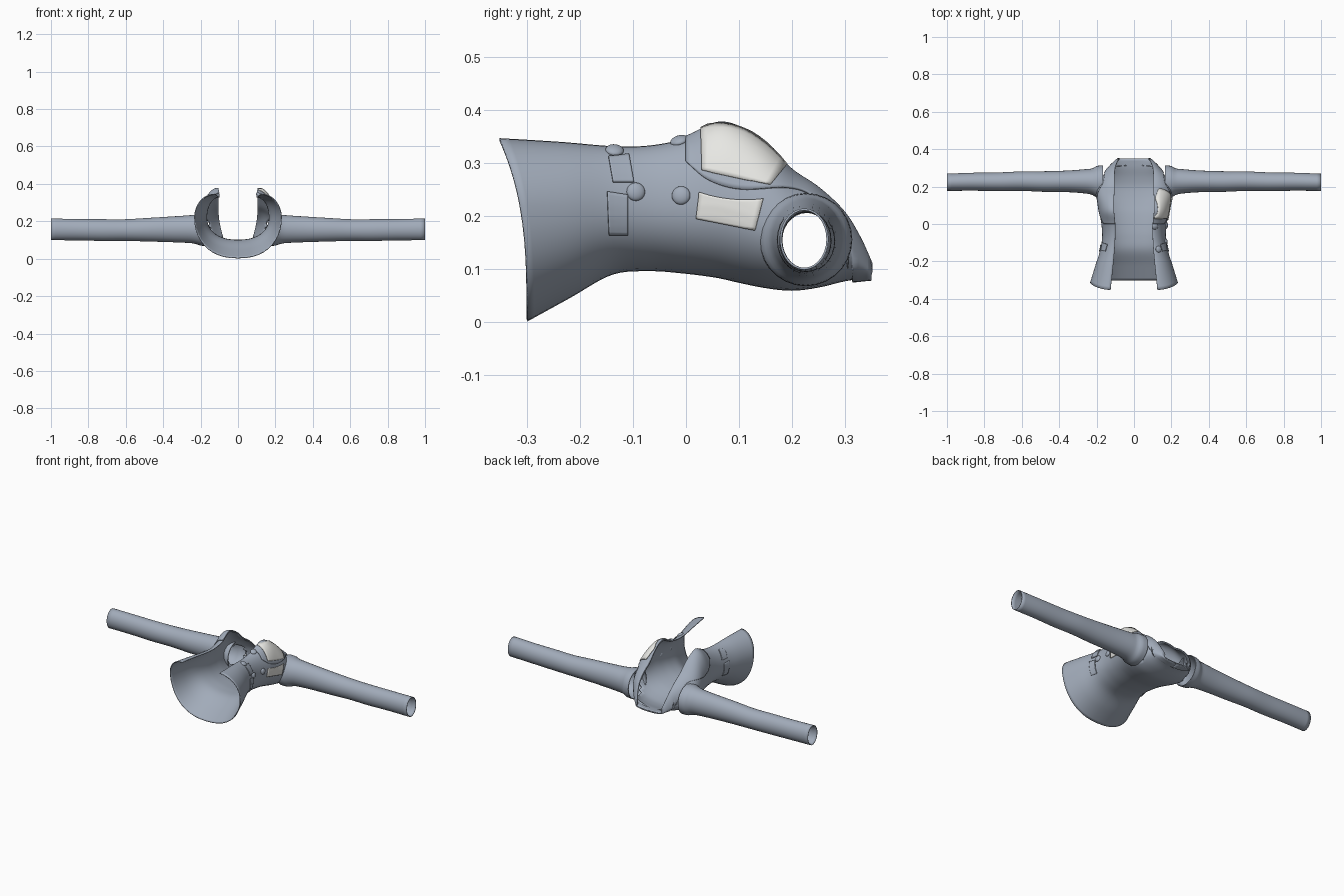
import bpy, bmesh, math
from mathutils import Vector
from mathutils.bvhtree import BVHTree

if "Cube" in bpy.data.objects:
    bpy.data.objects.remove(bpy.data.objects["Cube"])


def material(name, rgb):
    m = bpy.data.materials.new(name)
    m.diffuse_color = (*rgb, 1)
    m.use_nodes = True
    m.node_tree.nodes["Principled BSDF"].inputs["Base Color"].default_value = m.diffuse_color
    return m


cloth = material("blue grey cloth", (0.36, 0.41, 0.49))
white = material("off white patch", (0.80, 0.80, 0.77))


def make(name, verts, faces, mat, thickness=0):
    me = bpy.data.meshes.new(name)
    me.from_pydata(verts, [], faces)
    ob = bpy.data.objects.new(name, me)
    bpy.context.collection.objects.link(ob)
    me.materials.append(mat)
    bm = bmesh.new()
    bm.from_mesh(me)
    bmesh.ops.remove_doubles(bm, verts=bm.verts, dist=1e-5)
    bmesh.ops.recalc_face_normals(bm, faces=bm.faces)
    bm.to_mesh(me)
    bm.free()
    if thickness:
        s = ob.modifiers.new("thickness", 'SOLIDIFY')
        s.thickness = thickness
        s.offset = 0
    bpy.ops.object.select_all(action='DESELECT')
    ob.select_set(True)
    bpy.context.view_layer.objects.active = ob
    bpy.ops.object.shade_smooth_by_angle(angle=math.radians(40))
    return ob


def grid_faces(rows, cols, wrap=False):
    n = cols if wrap else cols - 1
    return [(i * cols + j, i * cols + (j + 1) % cols,
             (i + 1) * cols + (j + 1) % cols, (i + 1) * cols + j)
            for i in range(rows - 1) for j in range(n)]


def smooth(table, x):
    """Cubic interpolation through the rows of a table; column 0 is the key."""
    x = min(max(x, table[0][0]), table[-1][0])
    i = max(k for k in range(len(table) - 1) if table[k][0] <= x)

    def slope(k, c):
        a, b = table[max(k - 1, 0)], table[min(k + 1, len(table) - 1)]
        return (b[c] - a[c]) / (b[0] - a[0])
    p, q = table[i], table[i + 1]
    h = q[0] - p[0]
    t = (x - p[0]) / h
    return [(2*t**3 - 3*t**2 + 1) * p[c] + (t**3 - 2*t**2 + t) * h * slope(i, c)
            + (3*t**2 - 2*t**3) * q[c] + (t**3 - t**2) * h * slope(i + 1, c)
            for c in range(1, len(p))]


# Stations: y, bottom z, widest z, top z, half width, half opening
BODY = [(-0.30, 0.004, 0.22, 0.345, 0.232, 0.125),
        (-0.22, 0.048, 0.22, 0.338, 0.205, 0.113),
        (-0.14, 0.092, 0.22, 0.330, 0.178, 0.104),
        (-0.07, 0.099, 0.22, 0.331, 0.168, 0.100),
        (0.00, 0.094, 0.22, 0.345, 0.172, 0.100),
        (0.06, 0.086, 0.22, 0.371, 0.183, 0.106),
        (0.10, 0.077, 0.21, 0.363, 0.190, 0.108),
        (0.15, 0.067, 0.19, 0.330, 0.200, 0.106),
        (0.20, 0.062, 0.17, 0.282, 0.200, 0.104),
        (0.25, 0.068, 0.16, 0.248, 0.180, 0.104),
        (0.30, 0.080, 0.14, 0.200, 0.135, 0.100),
        (0.33, 0.084, 0.115, 0.150, 0.105, 0.090),
        (0.35, 0.086, 0.095, 0.105, 0.082, 0.078)]


def shell(y, a, off=0.0):
    """Point on the right half of the torso; a runs from -90 (back) to 90 (front edge)."""
    zb, zm, zt, w, o = smooth(BODY, y)
    c, s = max(math.cos(a), 0), math.sin(a)
    if s < 0:
        x, z = w * c ** 0.85, zm - (zm - zb) * (-s) ** 0.95
    else:
        x, z = o + (w - o) * c, zm + (zt - zm) * s
    # hem leans outward toward the front edge
    lean = max(0, (-0.14 - y) / 0.16) ** 1.5
    yy = y - 0.052 * lean * max(0, z / 0.345) ** 3
    return Vector((x + off * c, yy, z + off * s))


def arc(y, a0, off):
    n = 22
    return [shell(y, a0 + (math.pi / 2 - a0) * k / n, off) for k in range(n + 1)]


# Torso, open along the front, with armholes
ys = [-0.30 + 0.65 * i / 52 for i in range(53)]
verts = []
for y in ys:
    half = arc(y, -math.pi / 2, 0)
    verts += [Vector((-p.x, p.y, p.z)) for p in reversed(half)] + half[1:]
faces = grid_faces(len(ys), 45)
tree = BVHTree.FromPolygons(verts, faces)


def in_armhole(f):
    c = sum((verts[i] for i in f), Vector()) / 4
    return abs(c.x) > 0.12 and math.hypot(c.y - 0.225, c.z - 0.157) < 0.058


make("jacket_body", verts, [f for f in faces if not in_armhole(f)], cloth, 0.005)

# Sleeves: x, y centre, z centre, y radius, z radius
SLEEVE = [(0.165, 0.226, 0.156, 0.086, 0.086),
          (0.20, 0.226, 0.156, 0.082, 0.084),
          (0.22, 0.226, 0.157, 0.070, 0.078),
          (0.25, 0.228, 0.158, 0.064, 0.073),
          (0.35, 0.228, 0.157, 0.056, 0.067),
          (0.48, 0.227, 0.155, 0.053, 0.061),
          (0.60, 0.229, 0.153, 0.050, 0.056),
          (0.72, 0.226, 0.153, 0.048, 0.056),
          (0.86, 0.226, 0.155, 0.046, 0.055),
          (1.00, 0.223, 0.157, 0.044, 0.056)]
for side, label in ((1, "right"), (-1, "left")):
    rings = []
    for i in range(49):
        x = 0.165 + 0.835 * (i / 48) ** 1.4
        cy, cz, ry, rz = smooth(SLEEVE, x)
        rings += [(side * x, cy + ry * math.cos(k * math.tau / 28),
                   cz + rz * math.sin(k * math.tau / 28)) for k in range(28)]
    make(label + "_sleeve", rings, grid_faces(49, 28, True), cloth, 0.004)

# Collar and lapels: raised layer folded over the neck
LOWER = [(0.0, 0.30), (0.04, 0.268), (0.10, 0.25), (0.20, 0.25),
         (0.25, 0.225), (0.30, 0.14), (0.312, 0.082), (0.35, 0.05)]
for side, label in ((1, "right"), (-1, "left")):
    pts = []
    for i in range(41):
        y = 0.35 * i / 40
        zb, zm, zt, w, o = smooth(BODY, y)
        z = smooth(LOWER, y)[0]
        r = (z - zm) / ((zt - zm) if z > zm else (zm - zb))
        a0 = math.asin(min(max(r, -1), 0.97))
        pts += [(side * p.x, p.y, p.z) for p in arc(y, a0, 0.005)]
    make(label + "_collar", pts, grid_faces(41, 23), cloth, 0.005)


def on_side(y, z):
    """Surface point and outward normal seen from the right."""
    for k in range(12):
        hit, n, _, _ = tree.ray_cast(Vector((2, y, z - 0.003 * k)), Vector((-1, 0, 0)))
        if hit and hit.x > 0:
            return hit, (n if n.x > 0 else -n)
    return Vector((0.11, y, z)), Vector((1, 0, 0))


def patch(name, corners, mat, lift, side=1, bulge=0):
    """Four-cornered (y, z) plate draped on the torso side."""
    a, b, c, d = [Vector(p) for p in corners]
    n, pts = 12, []
    for i in range(n + 1):
        u = i / n
        for j in range(n + 1):
            v = j / n
            p = a.lerp(b, u).lerp(d.lerp(c, u), v)
            p.y += bulge * v * 4 * u * (1 - u)
            h, nrm = on_side(p.x, p.y)
            q = h + nrm * lift
            pts.append((side * q.x, q.y, q.z))
    make(name, pts, grid_faces(n + 1, n + 1), mat, 0.004)


# White chest patches on one side
patch("upper_white_patch", [(0.032, 0.285), (0.158, 0.257), (0.184, 0.292), (0.032, 0.362)],
      white, 0.009, bulge=0.03)
patch("lower_white_patch", [(0.02, 0.197), (0.132, 0.175), (0.146, 0.232), (0.026, 0.245)],
      white, 0.006, bulge=-0.006)

# Pocket tabs on both sides
for side, label in ((1, "right"), (-1, "left")):
    patch(label + "_upper_tab", [(-0.139, 0.263), (-0.099, 0.263), (-0.108, 0.313), (-0.147, 0.309)],
          cloth, 0.006, side)
    patch(label + "_lower_tab", [(-0.147, 0.167), (-0.111, 0.167), (-0.111, 0.240), (-0.150, 0.246)],
          cloth, 0.006, side)

# Domed buttons
for i, (y, z) in enumerate([(-0.135, 0.322), (-0.012, 0.340), (-0.095, 0.246), (-0.009, 0.239)]):
    hit, nrm = on_side(y, z)
    bpy.ops.mesh.primitive_uv_sphere_add(segments=20, ring_count=10, radius=0.0175, location=hit + nrm * 0.003)
    ob = bpy.context.object
    ob.name = f"button_{i + 1}"
    ob.scale.z = 0.5
    ob.rotation_euler = nrm.to_track_quat('Z', 'Y').to_euler()
    ob.data.materials.append(cloth)
    bpy.ops.object.shade_smooth()
